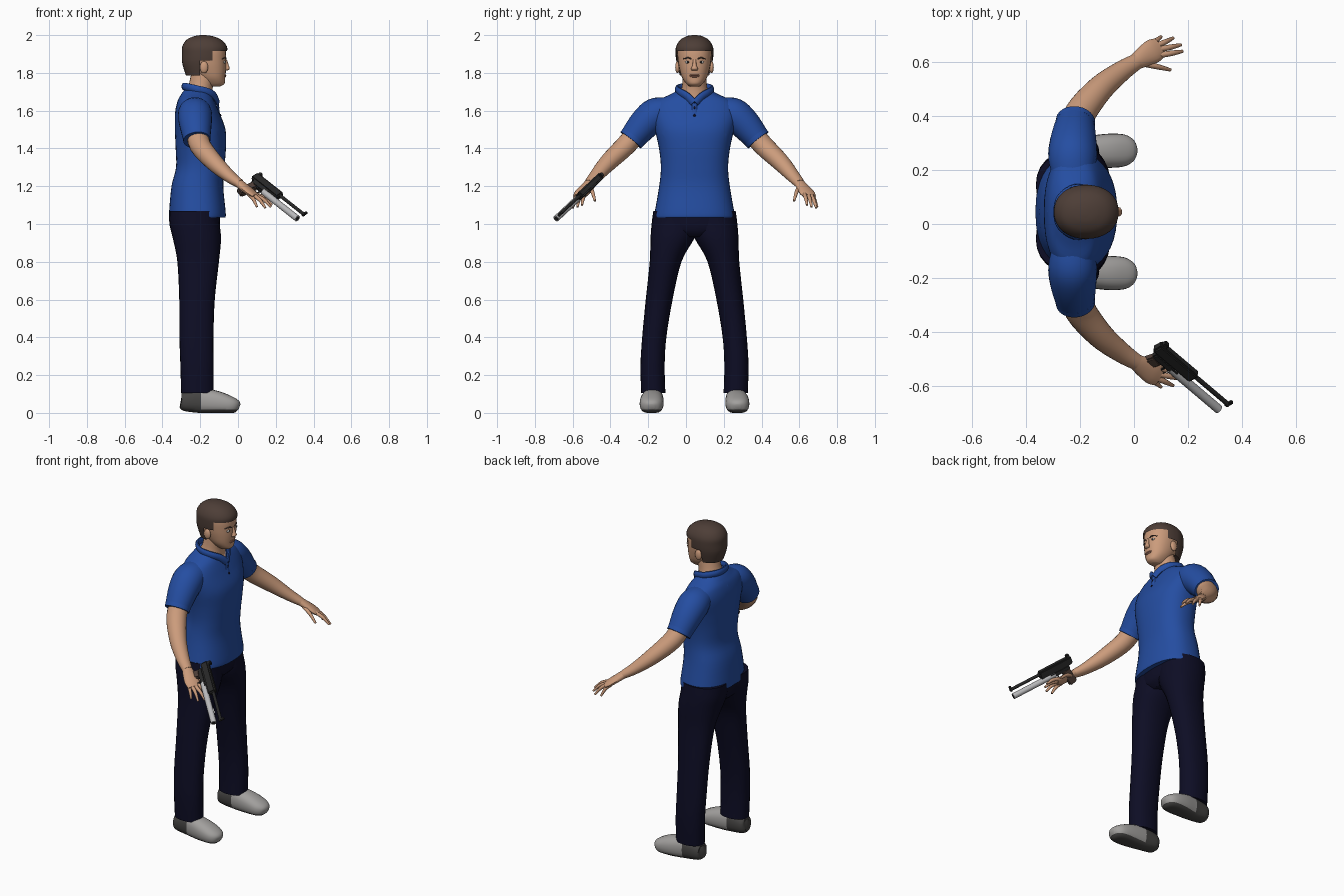
import bpy, bmesh, math
from mathutils import Vector, Matrix

if "Cube" in bpy.data.objects:
    bpy.data.objects.remove(bpy.data.objects["Cube"])

MID = 0.045  # y of the body's plane of symmetry


def material(name, r, g, b):
    m = bpy.data.materials.new(name)
    m.use_nodes = True
    m.diffuse_color = (r, g, b, 1)
    bsdf = m.node_tree.nodes["Principled BSDF"]
    bsdf.inputs["Base Color"].default_value = (r, g, b, 1)
    bsdf.inputs["Roughness"].default_value = 0.8
    return m


BLUE = material("shirt blue", 0.018, 0.075, 0.36)
NAVY = material("trouser navy", 0.004, 0.004, 0.018)
SKIN = material("skin", 0.60, 0.33, 0.20)
BROWN = material("dark brown", 0.075, 0.048, 0.038)
GREY = material("shoe grey", 0.36, 0.35, 0.34)
SOLE = material("sole grey", 0.06, 0.058, 0.056)
BLACK = material("gun black", 0.02, 0.02, 0.02)
SILVER = material("silver", 0.48, 0.48, 0.49)
WHITE = material("eye white", 0.65, 0.62, 0.58)
LIP = material("lip", 0.42, 0.19, 0.13)


def finish(name, bm, mat, angle=40):
    bmesh.ops.recalc_face_normals(bm, faces=bm.faces)
    me = bpy.data.meshes.new(name)
    bm.to_mesh(me)
    bm.free()
    me.materials.append(mat)
    ob = bpy.data.objects.new(name, me)
    ob.location.y = MID
    bpy.context.collection.objects.link(ob)
    bpy.ops.object.select_all(action='DESELECT')
    ob.select_set(True)
    bpy.context.view_layer.objects.active = ob
    bpy.ops.object.shade_smooth_by_angle(angle=math.radians(angle))
    return ob


def spline(pts, sub):
    """Catmull-Rom through points that also carry two radii."""
    out = []
    for i in range(len(pts) - 1):
        p = [pts[max(i - 1, 0)], pts[i], pts[i + 1], pts[min(i + 2, len(pts) - 1)]]
        for k in range(sub):
            t = k / sub
            out.append([b + 0.5 * t * (c - a + t * (2*a - 5*b + 4*c - d + t * (3*(b - c) + d - a)))
                        for a, b, c, d in zip(*p)])
    return out + [list(pts[-1])]


def loft(name, pts, mat, upright=False, n=2.0, sides=24, sub=4, floor=None):
    """Skin of rings (x, y, z, radius a, radius b) along a path."""
    rings = spline(pts, sub)
    bm = bmesh.new()
    loops = []
    for i, r in enumerate(rings):
        c = Vector(r[:3])
        u, v = Vector((1, 0, 0)), Vector((0, 1, 0))
        if not upright:
            t = Vector(rings[min(i + 1, len(rings) - 1)][:3]) - Vector(rings[max(i - 1, 0)][:3])
            u = t.cross(Vector((0, 0, 1))).normalized()
            v = u.cross(t).normalized()
        loop = []
        for k in range(sides):
            ang = 2 * math.pi * k / sides
            ca, sa = [math.copysign(abs(q) ** (2 / n), q) for q in (math.cos(ang), math.sin(ang))]
            co = c + u * r[3] * ca + v * r[4] * sa
            if floor is not None:
                co.z = max(co.z, floor)
            loop.append(bm.verts.new(co))
        loops.append(loop)
    for a, b in zip(loops, loops[1:]):
        for k in range(sides):
            j = (k + 1) % sides
            bm.faces.new((a[k], a[j], b[j], b[k]))
    bm.faces.new(loops[0])
    bm.faces.new(loops[-1])
    return finish(name, bm, mat)


def ball(name, loc, size, mat):
    bm = bmesh.new()
    bmesh.ops.create_uvsphere(bm, u_segments=16, v_segments=10, radius=1,
                              matrix=Matrix.Translation(loc) @ Matrix.Diagonal((*size, 1)))
    return finish(name, bm, mat)


def split(ob, planes, rule, mat=None):
    """Cut along planes, then paint (or delete) the faces chosen by rule."""
    bm = bmesh.new()
    bm.from_mesh(ob.data)
    for co, no in planes:
        bmesh.ops.bisect_plane(bm, geom=bm.verts[:] + bm.edges[:] + bm.faces[:], plane_co=co, plane_no=no)
    chosen = [f for f in bm.faces if rule(f.calc_center_median())]
    if mat:
        ob.data.materials.append(mat)
        for f in chosen:
            f.material_index = len(ob.data.materials) - 1
    else:
        bmesh.ops.delete(bm, geom=chosen, context='FACES')
    bm.to_mesh(ob.data)
    bm.free()


# Shirt body with an open V at the throat
shirt = loft("shirt_body", [
    (-.215, 0, 1.035, .148, .213), (-.215, 0, 1.06, .15, .211), (-.215, 0, 1.2, .137, .187),
    (-.2, 0, 1.3, .128, .178), (-.197, 0, 1.4, .133, .188), (-.2, 0, 1.5, .134, .21),
    (-.216, 0, 1.59, .117, .23), (-.222, 0, 1.65, .098, .2), (-.222, 0, 1.685, .08, .13),
    (-.222, 0, 1.71, .062, .085)], BLUE, True, n=2.35, sides=40)
split(shirt, [((-.1, 0, 1.645), (0, 1, -1)), ((-.1, 0, 1.645), (0, -1, -1))],
      lambda c: c.z - 1.645 > abs(c.y) and c.x > -.19, SKIN)

# Collar, placket and buttons
half = [(-.108, .004, 1.642), (-.125, .04, 1.678), (-.16, .078, 1.7), (-.22, .092, 1.715),
        (-.275, .055, 1.727), (-.288, 0, 1.728)]
path = half + [(x, -y, z) for x, y, z in half[-2::-1]]
loft("collar", [(*p, .011, .02) for p in path], BLUE, sides=10)
loft("placket", [(-.107, 0, 1.64, .014, .005), (-.102, 0, 1.59, .014, .005),
                 (-.087, 0, 1.54, .014, .005)], BLUE, sides=8)
for z, x in ((1.615, -.103), (1.575, -.093)):
    ball("button", (x, 0, z), (.005, .007, .007), NAVY)

# Trouser seat
loft("trouser_seat", [(-.217, 0, .93, .09, .1), (-.222, 0, .97, .125, .18),
                      (-.228, 0, 1.06, .133, .205)], NAVY, True, n=2.4)

# Neck and head
loft("neck", [(-.215, 0, 1.66, .08, .085), (-.2, 0, 1.72, .066, .068),
              (-.185, 0, 1.78, .066, .062), (-.18, 0, 1.83, .06, .06)], SKIN, True)
loft("head", [
    (-.125, 0, 1.728, .03, .025), (-.128, 0, 1.742, .056, .043), (-.14, 0, 1.775, .072, .066),
    (-.155, 0, 1.82, .092, .08), (-.163, 0, 1.865, .1, .088), (-.172, 0, 1.92, .107, .092),
    (-.178, 0, 1.96, .095, .08), (-.18, 0, 1.985, .06, .05)], SKIN, True, n=2.2)

# Hair shell with a hairline cut out round the face
hair = loft("hair", [
    (-.185, 0, 1.785, .09, .078), (-.18, 0, 1.85, .115, .095), (-.178, 0, 1.9, .119, .1),
    (-.177, 0, 1.94, .118, .097), (-.18, 0, 1.975, .092, .075), (-.183, 0, 1.994, .05, .042),
    (-.185, 0, 2.0, .012, .012)], BROWN, True, n=2.15, sides=32)
split(hair, [((0, 0, 1.915), (0, 0, 1)), ((0, 0, 1.865), (0, 0, 1)),
             ((-.2, 0, 0), (1, 0, 0)), ((-.135, 0, 0), (1, 0, 0))],
      lambda c: not (c.z > 1.915 or c.x < -.2 or (c.x < -.135 and c.z > 1.865)))

# Nose and lips
loft("nose", [(-.066, 0, 1.872, .007, .008), (-.06, 0, 1.84, .011, .011),
              (-.058, 0, 1.822, .014, .018), (-.064, 0, 1.812, .008, .014)], SKIN, True, sides=12)
for z in (1.781, 1.788):
    ball("lip", (-.07, 0, z), (.008, .026, .005), LIP)

for s, side in ((1, "left"), (-1, "right")):
    # Face details
    ball(side + "_ear", (-.18, s * .09, 1.83), (.022, .012, .032), SKIN)
    ball(side + "_eye", (-.073, s * .035, 1.857), (.007, .015, .007), WHITE)
    ball(side + "_iris", (-.068, s * .035, 1.857), (.004, .006, .006), BLACK)
    loft(side + "_brow", [(-.066, s * .015, 1.873, .004, .003), (-.068, s * .035, 1.88, .005, .004),
                          (-.085, s * .058, 1.874, .004, .003)], BROWN, sides=8)

    # Trouser leg
    loft(side + "_trouser_leg", [
        (-.215, s * .218, .105, .086, .064), (-.217, s * .222, .25, .088, .064),
        (-.22, s * .213, .4, .09, .064), (-.217, s * .187, .6, .094, .071),
        (-.211, s * .153, .8, .11, .084), (-.217, s * .118, .92, .127, .115),
        (-.23, s * .1, 1.0, .133, .127), (-.232, s * .1, 1.07, .131, .118)], NAVY, True, n=2.2)

    # Shoe with dark heel and sole
    shoe = loft(side + "_shoe", [
        (-.302, s * .218, .06, .025, .03), (-.288, s * .218, .06, .048, .05),
        (-.2, s * .22, .065, .055, .066), (-.11, s * .226, .055, .063, .06),
        (-.04, s * .228, .042, .06, .046), (-.005, s * .228, .036, .042, .032),
        (.008, s * .228, .032, .015, .014)], GREY, n=2.4, floor=0)
    split(shoe, [((-.195, 0, 0), (1, 0, 0)), ((0, 0, .018), (0, 0, 1))],
          lambda c: c.x < -.195 or c.z < .018, SOLE)

    # Sleeve and cuff
    loft(side + "_sleeve", [
        (-.225, s * .13, 1.615, .075, .06), (-.228, s * .2, 1.583, .09, .088),
        (-.225, s * .265, 1.53, .086, .083), (-.218, s * .335, 1.447, .071, .068)], BLUE)
    loft(side + "_cuff", [(-.219, s * .322, 1.463, .074, .071), (-.217, s * .337, 1.444, .073, .07)],
         BLUE, sub=1)

    # Arm and hand
    loft(side + "_arm", [
        (-.215, s * .3, 1.49, .055, .055), (-.2, s * .365, 1.415, .058, .054),
        (-.125, s * .458, 1.325, .049, .046), (-.045, s * .523, 1.252, .038, .033),
        (.01, s * .558, 1.213, .03, .024)], SKIN)
    loft(side + "_palm", [
        (.0, s * .552, 1.22, .028, .023), (.035, s * .575, 1.192, .038, .021),
        (.07, s * .596, 1.165, .045, .018), (.095, s * .61, 1.147, .038, .012)], SKIN, sides=16)
    fingers = [((.055, .618, 1.16), (.1, .65, 1.09)), ((.078, .615, 1.155), (.145, .645, 1.085)),
               ((.093, .603, 1.152), (.174, .62, 1.09)), ((.097, .582, 1.157), (.18, .596, 1.1)),
               ((.035, .55, 1.19), (.135, .527, 1.122))]
    for a, b in fingers:
        a, b = [Vector((p[0], s * p[1], p[2])) for p in (a, b)]
        bend = (a + b) / 2 + Vector((.003, 0, .008))
        loft(side + "_finger", [(*a, .011, .011), (*bend, .01, .01), (*b, .006, .006)], SKIN, sides=10)

# Pistol frame: along the barrel, down through the grip, and across
back = Vector((.09, -.45 - MID, 1.255))
along = Vector((.26, -.22, -.205)).normalized()
down = Vector((-.8, -.36, -.45))
down = (down - along * down.dot(along)).normalized()
across = along.cross(down)
frame = Matrix((along, down, across)).transposed().to_4x4()


def gun_box(name, a, d, size, mat, tilt=0):
    bm = bmesh.new()
    place = (Matrix.Translation(back) @ frame @ Matrix.Translation((a, d, 0))
             @ Matrix.Rotation(tilt, 4, 'Z') @ Matrix.Diagonal((*size, 1)))
    bmesh.ops.create_cube(bm, size=1, matrix=place)
    bmesh.ops.bevel(bm, geom=bm.edges[:], offset=min(size) * .2, segments=2, affect='EDGES')
    finish(name, bm, mat, 30)


def gun_rod(name, a0, a1, d, r, mat):
    ends = [back + along * a + down * d for a in (a0, a1)]
    loft(name, [(*p, r, r) for p in ends], mat, sides=16, sub=1)


gun_box("gun_slide", .105, .005, (.21, .048, .036), BLACK)
gun_box("gun_rear_sight", .015, -.024, (.022, .02, .024), BLACK)
gun_rod("gun_upper_rod", .18, .4, .0, .009, BLACK)
gun_box("gun_front_sight", .395, -.005, (.014, .034, .014), BLACK)
gun_rod("gun_barrel", .12, .395, .045, .017, SILVER)
gun_rod("gun_muzzle", .394, .397, .045, .011, BLACK)
gun_box("gun_frame", .09, .04, (.13, .03, .03), BLACK)
gun_box("gun_grip", .045, .095, (.05, .1, .032), BROWN, .2)
gun_box("gun_trigger", .105, .066, (.008, .03, .008), BLACK)
gun_box("gun_trigger_guard", .11, .082, (.06, .006, .012), BLACK)
